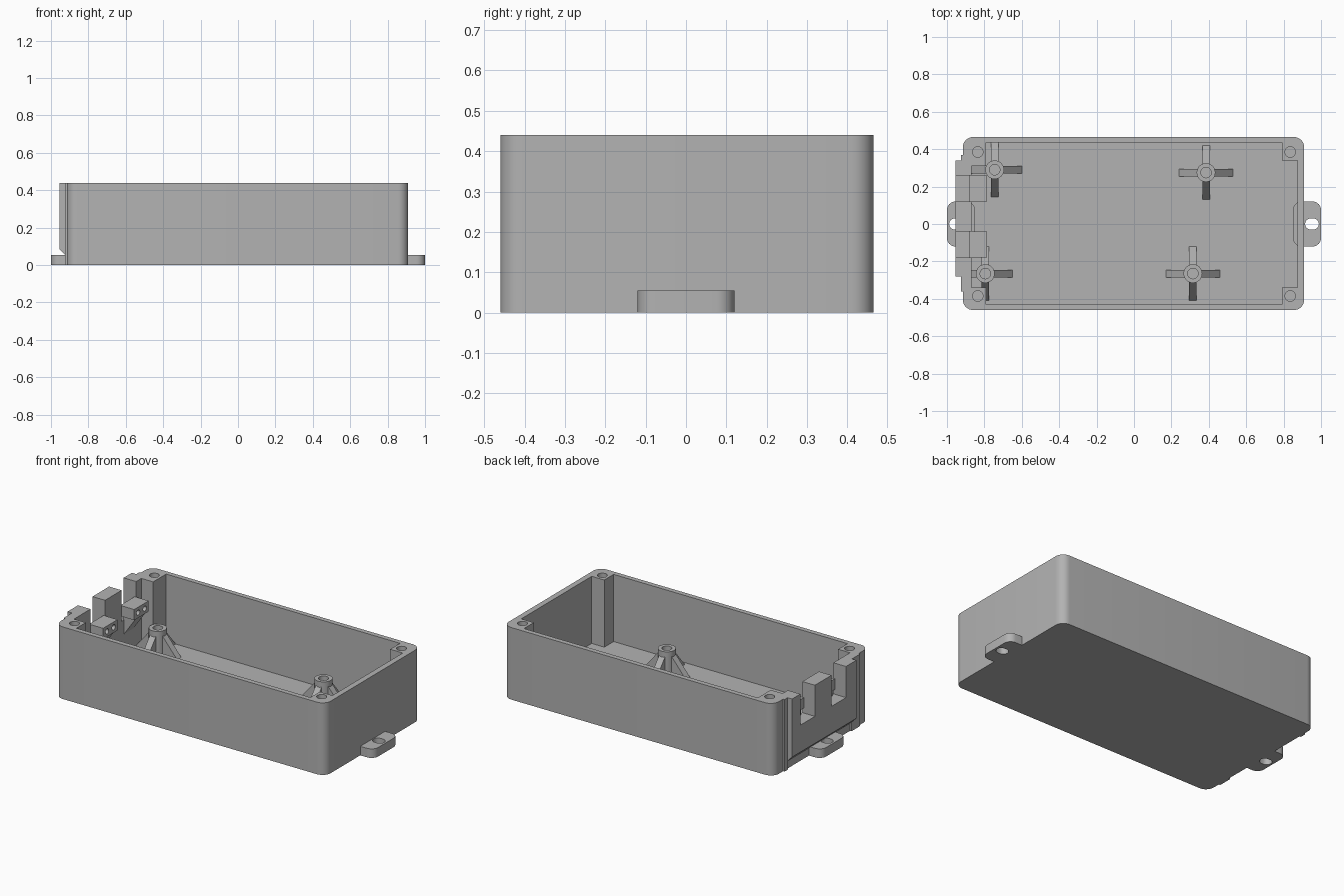
import bpy, bmesh, math
from mathutils import Vector

cube = bpy.data.objects.get("Cube")
if cube:
    bpy.data.objects.remove(cube, do_unlink=True)

grey = bpy.data.materials.new("light_grey_plastic")
grey.use_nodes = True
COLOUR = (0.45, 0.45, 0.45, 1)
grey.diffuse_color = COLOUR
grey.node_tree.nodes["Principled BSDF"].inputs["Base Color"].default_value = COLOUR


def prism(name, outline, low, high, axis="z"):
    """Extrude a 2D outline along an axis; outline is (x,y), (x,z) or (y,z)."""
    place = {"z": lambda a, b, h: (a, b, h),
             "y": lambda a, b, h: (a, h, b),
             "x": lambda a, b, h: (h, a, b)}[axis]
    bm = bmesh.new()
    face = bm.faces.new([bm.verts.new(place(a, b, low)) for a, b in outline])
    new = bmesh.ops.extrude_face_region(bm, geom=[face])["geom"]
    shift = Vector(place(0, 0, high - low))
    bmesh.ops.translate(bm, vec=shift, verts=[g for g in new if isinstance(g, bmesh.types.BMVert)])
    bmesh.ops.recalc_face_normals(bm, faces=bm.faces)
    mesh = bpy.data.meshes.new(name)
    bm.to_mesh(mesh)
    bm.free()
    mesh.materials.append(grey)
    obj = bpy.data.objects.new(name, mesh)
    bpy.context.collection.objects.link(obj)
    return obj


def rounded(x0, x1, y0, y1, r, steps=8):
    points = []
    corners = [(x1 - r, y1 - r), (x0 + r, y1 - r), (x0 + r, y0 + r), (x1 - r, y0 + r)]
    for i, (cx, cy) in enumerate(corners):
        for s in range(steps + 1):
            a = math.pi / 2 * (i + s / steps)
            points.append((cx + r * math.cos(a), cy + r * math.sin(a)))
    return points


def rect(x0, x1, y0, y1):
    return [(x0, y0), (x1, y0), (x1, y1), (x0, y1)]


def circle(x, y, r, n=32):
    return [(x + r * math.cos(2 * math.pi * i / n), y + r * math.sin(2 * math.pi * i / n))
            for i in range(n)]


def activate(obj):
    bpy.ops.object.select_all(action="DESELECT")
    obj.select_set(True)
    bpy.context.view_layer.objects.active = obj


def cut(obj, *cutters):
    activate(obj)
    for cutter in cutters:
        mod = obj.modifiers.new("cut", "BOOLEAN")
        mod.operation, mod.solver, mod.object = "DIFFERENCE", "EXACT", cutter
        bpy.ops.object.modifier_apply(modifier=mod.name)
        bpy.data.objects.remove(cutter, do_unlink=True)


TOP, FLOOR = 0.44, 0.03
OPEN_Y = (-0.28, 0.34)

# Tray with an opening in its right end and pilot holes at the corners
tray = prism("tray", rounded(-0.915, 0.91, -0.46, 0.465, 0.055), 0, TOP)
cut(tray,
    prism("cavity", rect(-0.88, 0.875, -0.43, 0.435), FLOOR, 1),
    prism("end_opening", rect(-1, -0.85, *OPEN_Y), 0.055, 1))

# Corner screw posts
posts = {"front_left": (0.79, 0.89, -0.445, -0.34), "back_left": (0.79, 0.89, 0.34, 0.45),
         "front_right": (-0.895, -0.79, -0.445, -0.34), "back_right": (-0.895, -0.79, 0.31, 0.45)}
for name, area in posts.items():
    x = math.copysign(0.835, area[0])
    y = math.copysign(0.385, area[2])
    post = prism(name + "_post", rect(*area), FLOOR - 0.01, TOP)
    cut(post, prism("hole", circle(x, y, 0.028), 0.25, 1))
    cut(tray, prism("hole", circle(x, y, 0.028), 0.25, 1))

# Mounting ears with slotted holes
for side, s in (("left", 1), ("right", -1)):
    ear = prism(side + "_ear", rounded(*sorted((0.85 * s, s)), -0.12, 0.12, 0.045), 0, 0.055)
    cut(ear, prism("slot", rounded(*sorted((0.915 * s, 0.988 * s)), -0.03, 0.03, 0.0299), -1, 1))

# End panel with two cable notches and a chamfered foot
NOTCHES = {"back": (0.12, 0.26), "front": (-0.18, -0.04)}
panel = prism("end_panel", rect(*OPEN_Y, 0.05, TOP), -0.955, -0.87, "x")
cut(panel,
    prism("chamfer", [(-1, 0.0), (-1, 0.13), (-0.92, 0.05), (-0.92, 0.0)], -0.5, 0.5, "y"),
    *[prism("notch", rect(a, b, 0.25, 1), -1.1, -0.8, "x") for a, b in NOTCHES.values()])
prism("back_panel_flange", rect(-0.925, -0.87, 0.335, 0.37), 0, TOP)
prism("front_panel_flange", rect(-0.925, -0.87, -0.36, -0.275), 0, TOP)

# Cable clamp blocks on sloping brackets, each with two screw holes
for name, (a, b) in NOTCHES.items():
    mid = (a + b) / 2
    clamp = prism(name + "_clamp", rect(-0.88, -0.785, a, b), 0.28, 0.345)
    cut(clamp, *[prism("hole", circle(mid + d, 0.312, 0.016, 16), -0.84, -0.7, "x")
                 for d in (-0.032, 0.032)])
    prism(name + "_clamp_bracket", [(-0.88, 0.28), (-0.79, 0.28), (-0.88, 0.15)],
          mid - 0.045, mid + 0.045, "y")

# Board standoffs with four sloping ribs
for i, (x, y) in enumerate([(-0.745, 0.29), (0.385, 0.275), (-0.795, -0.265), (0.315, -0.265)], 1):
    boss = prism(f"standoff_{i}", circle(x, y, 0.05), FLOOR - 0.01, 0.18)
    cut(boss, prism("hole", circle(x, y, 0.028), 0.06, 1))
    for s in (-1, 1):
        for axis, along, across in (("y", x, y), ("x", y, x)):
            reach = 0.145
            if axis == "y" and s < 0:
                reach = min(reach, x + 0.88)
            tip = 0.15 - (reach - 0.045) * 1.2
            shape = [(along + s * 0.045, FLOOR - 0.01), (along + s * 0.045, 0.15),
                     (along + s * reach, max(tip, FLOOR)), (along + s * reach, FLOOR - 0.01)]
            prism(f"standoff_{i}_rib", shape, across - 0.02, across + 0.02, axis)

for obj in bpy.context.collection.objects:
    if obj.type == "MESH" and obj.data.materials and obj.data.materials[0] == grey:
        activate(obj)
        bpy.ops.object.shade_smooth_by_angle(angle=math.radians(30))
bpy.ops.object.select_all(action="DESELECT")
